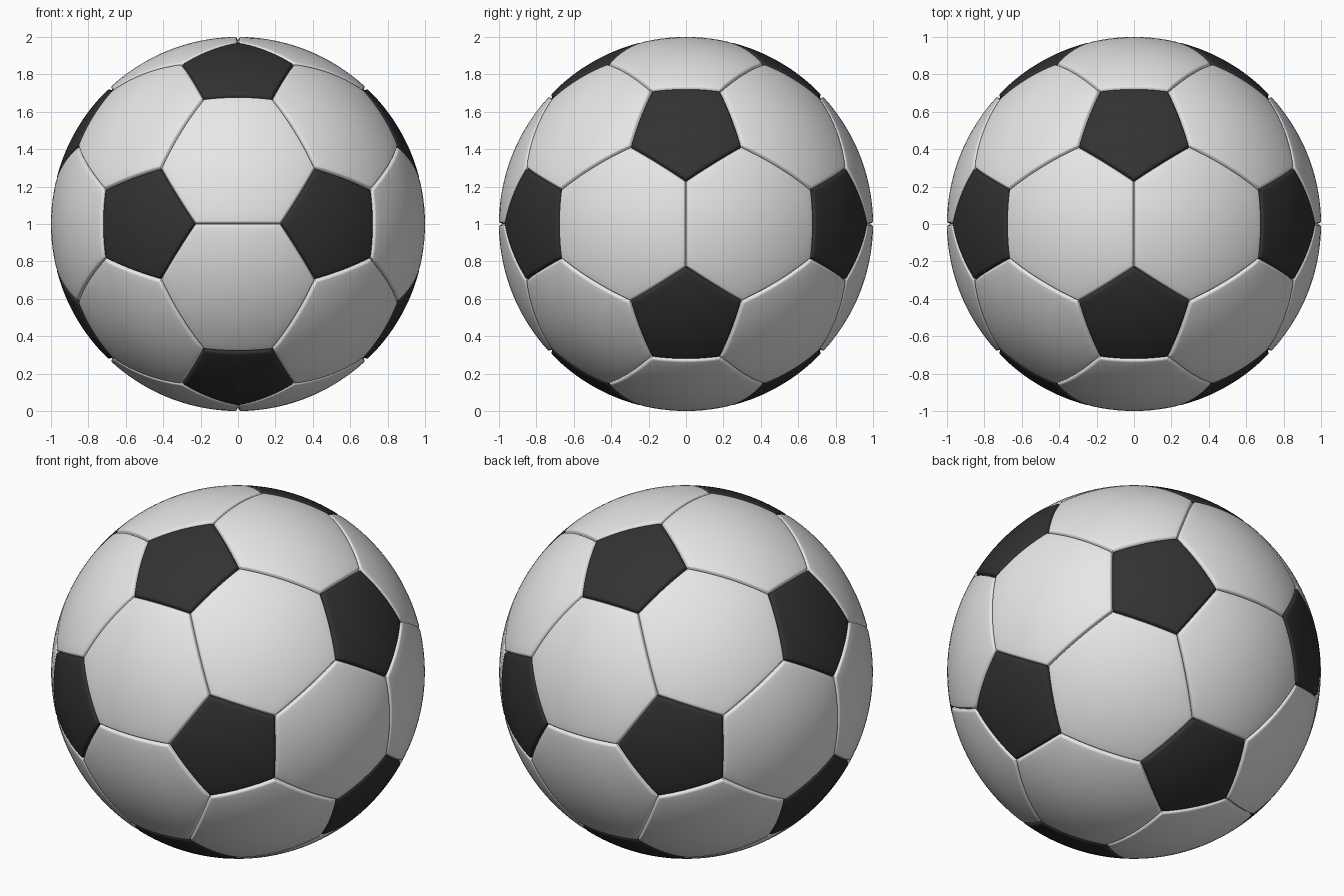
import bpy, bmesh, math
from itertools import combinations
from mathutils import Vector

if "Cube" in bpy.data.objects:
    bpy.data.objects.remove(bpy.data.objects["Cube"])

PHI = (1 + 5 ** 0.5) / 2
CUT = 0.308          # how far each icosahedron corner is cut back along its edges
SEGS = 10            # segments along each panel side
RINGS = 9            # rings from panel middle to rim
# rim profile: distance from the seam, depth below the ball surface
RIM = [(0.022, 0.0), (0.015, 0.0007), (0.010, 0.003), (0.006, 0.008), (0.003, 0.014), (0.0, 0.018)]


def material(name, value):
    m = bpy.data.materials.new(name)
    m.diffuse_color = (value, value, value, 1)
    m.use_nodes = True
    m.node_tree.nodes["Principled BSDF"].inputs["Base Color"].default_value = m.diffuse_color
    return m


# icosahedron corners: one black pentagon sits on each
corners = []
for a in (-1, 1):
    for b in (-PHI, PHI):
        corners += [Vector((a, b, 0)), Vector((0, a, b)), Vector((b, 0, a))]


def near(p, q):
    return abs((p - q).length - 2) < 0.01


def in_order(points):
    """Sort points counter-clockwise around their centre, seen from outside."""
    c = sum(points, Vector()) / len(points)
    n = c.normalized()
    u = (points[0] - c).normalized()
    v = n.cross(u)
    return c, sorted(points, key=lambda p: math.atan2((p - c).dot(v), (p - c).dot(u)))


def add_panel(bm, points):
    """Domed panel with a rounded rim that drops into the seam."""
    c, pts = in_order(points)
    k = len(pts)
    inradius = ((pts[0] + pts[1]) / 2 - c).length / c.length
    s0 = 1 - RIM[0][0] / inradius
    rings = [(s0 * i / RINGS, 0.0) for i in range(1, RINGS)]
    rings += [(1 - d / inradius, depth) for d, depth in RIM]
    outline = [pts[i].lerp(pts[(i + 1) % k], j / SEGS) for i in range(k) for j in range(SEGS)]
    middle = bm.verts.new(c.normalized())
    last = None
    for s, depth in rings:
        ring = [bm.verts.new((c + (p - c) * s).normalized() * (1 - depth)) for p in outline]
        m = len(ring)
        for i in range(m):
            j = (i + 1) % m
            if last is None:
                bm.faces.new((middle, ring[i], ring[j]))
            else:
                bm.faces.new((last[i], ring[i], ring[j], last[j]))
        last = ring


def build(name, panels, mat):
    bm = bmesh.new()
    for points in panels:
        add_panel(bm, points)
    mesh = bpy.data.meshes.new(name)
    bm.to_mesh(mesh)
    bm.free()
    mesh.materials.append(mat)
    ob = bpy.data.objects.new(name, mesh)
    ob.location.z = 1
    bpy.context.collection.objects.link(ob)
    bpy.ops.object.select_all(action='DESELECT')
    ob.select_set(True)
    bpy.context.view_layer.objects.active = ob
    bpy.ops.object.shade_smooth_by_angle(angle=math.radians(40))


# black pentagons around the corners, white hexagons on the triangular sides
pentagons = [[p.lerp(q, CUT) for q in corners if near(p, q)] for p in corners]
hexagons = [[p.lerp(q, CUT) for p in tri for q in tri if p is not q]
            for tri in combinations(corners, 3)
            if all(near(p, q) for p, q in combinations(tri, 2))]

build("black_pentagon_panels", pentagons, material("black", 0.032))
build("white_hexagon_panels", hexagons, material("white", 0.8))
